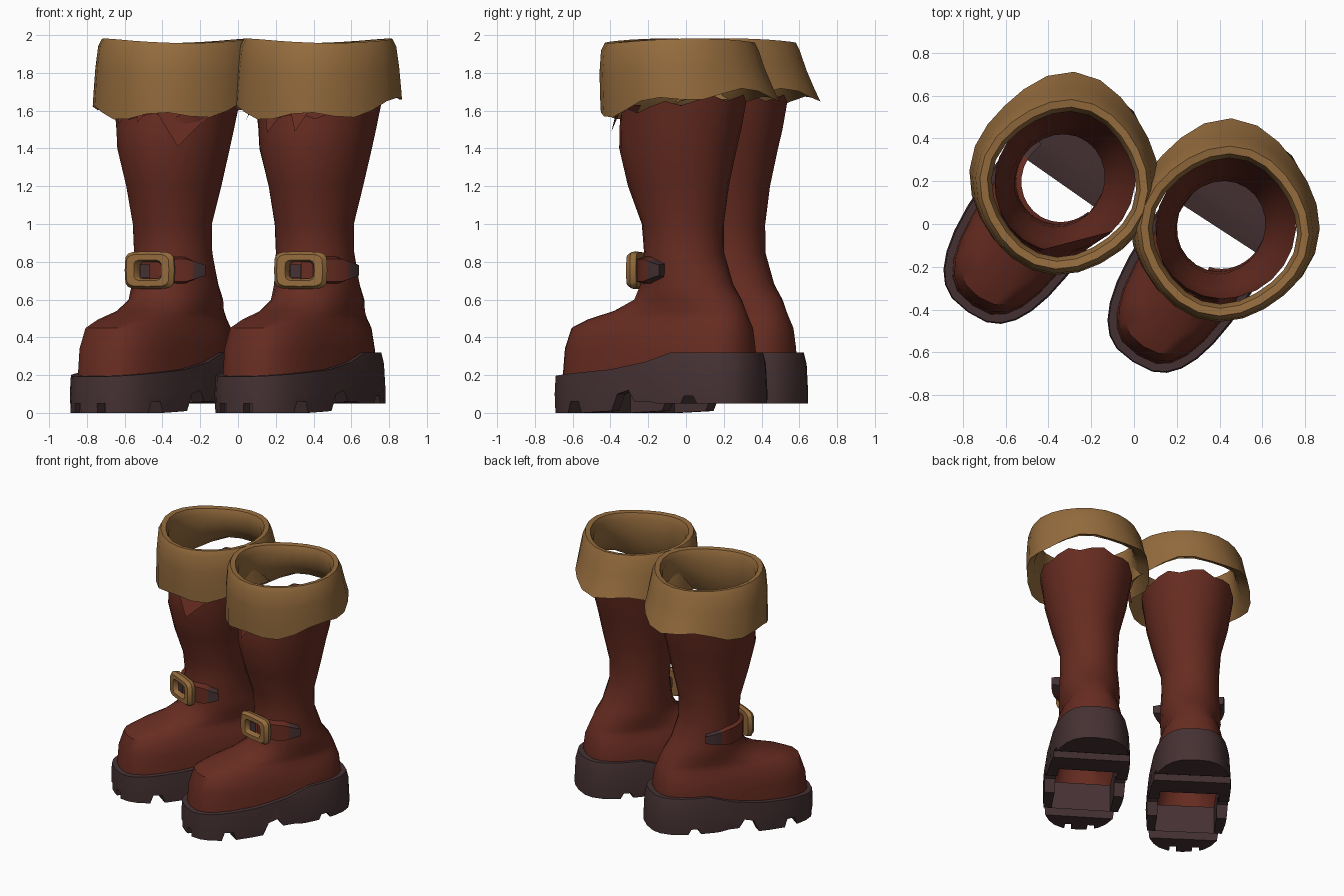
import bpy, math
from mathutils import Matrix, Vector

cube = bpy.data.objects.get("Cube")
if cube:
    bpy.data.objects.remove(cube, do_unlink=True)


def material(name, rgb):
    m = bpy.data.materials.new(name)
    m.use_nodes = True
    m.diffuse_color = (*rgb, 1)
    bsdf = m.node_tree.nodes["Principled BSDF"]
    bsdf.inputs["Base Color"].default_value = (*rgb, 1)
    bsdf.inputs["Roughness"].default_value = 0.8
    return m


LEATHER = material("red brown leather", (0.135, 0.025, 0.015))
RUBBER = material("dark rubber", (0.06, 0.031, 0.033))
GOLD = material("tan gold", (0.30, 0.15, 0.047))


def make(name, verts, faces, mats):
    mesh = bpy.data.meshes.new(name)
    mesh.from_pydata([tuple(v) for v in verts], [], faces)
    for m in mats:
        mesh.materials.append(m)
    obj = bpy.data.objects.new(name, mesh)
    bpy.context.collection.objects.link(obj)
    return obj


def loft(name, rings, mats, cyclic=False, caps=False):
    """Skin a list of equal closed rings."""
    n, m = len(rings[0]), len(rings)
    verts = [p for r in rings for p in r]
    faces = []
    for i in range(m if cyclic else m - 1):
        for k in range(n):
            a, b, k2 = i * n, (i + 1) % m * n, (k + 1) % n
            faces.append((a + k, a + k2, b + k2, b + k))
    if caps:
        faces.append(tuple(reversed(range(n))))
        faces.append(tuple(range((m - 1) * n, m * n)))
    return make(name, verts, faces, mats)


def oval(cx, cy, rx, ry, z, power=2.0, n=24):
    """Superellipse ring, starting at +x."""
    pts = []
    for k in range(n):
        a = math.tau * k / n
        c, s = math.cos(a), math.sin(a)
        pts.append(Vector((cx + rx * math.copysign(abs(c) ** (2 / power), c),
                           cy + ry * math.copysign(abs(s) ** (2 / power), s), z)))
    return pts


def box(x0, x1, y0, y1, z0, z1):
    ring = [(x0, y0), (x1, y0), (x1, y1), (x0, y1)]
    return loft("cutter", [[(x, y, z) for x, y in ring] for z in (z0, z1)], [RUBBER], caps=True)


def cut(obj, cutter, operation):
    cutter.hide_render = True
    mod = obj.modifiers.new("cut", "BOOLEAN")
    mod.object, mod.operation, mod.solver = cutter, operation, "EXACT"
    bpy.context.view_layer.update()
    mesh = bpy.data.meshes.new_from_object(obj.evaluated_get(bpy.context.evaluated_depsgraph_get()))
    obj.modifiers.clear()
    obj.data = mesh
    bpy.data.objects.remove(cutter, do_unlink=True)


def around(angle, r, z):
    """Point around the shaft; angle 0 faces the toe, positive towards +x."""
    a = math.radians(angle)
    return Vector((0.01 + r * math.sin(a), -0.21 - r * math.cos(a) * 1.06, z))


# z, front y, back y, half width, squareness of each ring of the leather
UPPER = [
    (0.17, -0.935, 0.20, 0.25, 2.8), (0.34, -0.92, 0.19, 0.245, 2.8),
    (0.45, -0.885, 0.18, 0.225, 2.7), (0.495, -0.79, 0.165, 0.205, 2.5),
    (0.54, -0.63, 0.15, 0.20, 2.2), (0.60, -0.50, 0.12, 0.215, 2.0),
    (0.68, -0.455, 0.06, 0.215, 2.0), (0.85, -0.43, 0.0, 0.205, 2.0),
    (1.00, -0.445, 0.0, 0.205, 2.0), (1.20, -0.515, 0.04, 0.24, 2.0),
    (1.40, -0.56, 0.08, 0.29, 2.0), (1.50, -0.555, 0.105, 0.305, 2.0),
    (1.62, -0.545, 0.13, 0.325, 2.0)]

# side outline of the sole with its tread notches (y, z)
TREAD = [(-1.0, 0), (-0.79, 0), (-0.77, 0.06), (-0.71, 0.06), (-0.69, 0),
         (-0.49, 0.01), (-0.45, 0.1), (-0.38, 0.12), (-0.34, 0.06), (-0.26, 0.06),
         (-0.2, 0.05), (-0.06, 0.05), (-0.04, 0.09), (0.01, 0.09), (0.03, 0.05),
         (0.3, 0.05), (0.3, 0.32), (-0.13, 0.32), (-0.28, 0.27), (-0.5, 0.23), (-1.0, 0.19)]


def build_boot(side, location, turn, buckle_angle, strap_ends, flaps):
    parts = []

    # leather foot and shaft, torn along the top edge and higher at the back
    rings = []
    for z, front, back, w, p in UPPER:
        cx = 0.02 if z > 1.1 else 0.0
        rings.append(oval(cx, (front + back) / 2, w, (back - front) / 2, z, p))
    for k, v in enumerate(rings[-1]):
        v.z += 0.02 * math.sin(k * 2.1) + 0.05 * math.sin(k * math.tau / 24)
    parts.append(loft(side + "_boot_leather", rings, [LEATHER]))

    # sole: rounded outline trimmed to the tread outline, open under the arch
    sole = loft(side + "_sole", [oval(0, -0.36, w, h, z, 2.8, 28) for z, w, h in
                                 ((-0.1, 0.28, 0.605), (0.1, 0.29, 0.612),
                                  (0.26, 0.28, 0.605), (0.4, 0.25, 0.57))],
                [RUBBER], caps=True)
    tread = loft("cutter", [[(x, y, z) for y, z in TREAD] for x in (-0.5, 0.5)], [RUBBER], caps=True)
    cut(sole, tread, "INTERSECT")
    cut(sole, box(-0.21, 0.21, -0.69, -0.23, -0.2, 0.6), "DIFFERENCE")
    for x in (-0.1, 0.06):
        cut(sole, box(x - 0.025, x + 0.025, -1.1, -0.9, -0.2, 0.05), "DIFFERENCE")
    parts.append(sole)

    # folded cuff with a wavy lower hem dipping at the front
    cuff = []
    for r, z, hem in ((0.375, 1.69, 0.6), (0.435, 1.63, 1), (0.43, 1.70, 0.7), (0.42, 1.82, 0.25),
                      (0.405, 1.93, 0), (0.385, 1.97, 0), (0.35, 1.965, 0),
                      (0.33, 1.92, 0), (0.345, 1.80, 0.2)):
        lean = 1 - hem
        ring = oval(0.01 + 0.016 * lean, -0.2 - 0.025 * lean, r, r * 1.02, z)
        for k, v in enumerate(ring):
            a = math.tau * k / 24
            v.z += hem * (0.06 * math.sin(a) + 0.025 * math.sin(5 * a + 1)) + 0.012 * math.sin(2 * a)
            bulge = 0.05 * hem * max(0, math.cos(a - math.radians(123))) ** 6 + 0.008 * math.sin(4 * a)
            v.x += bulge * math.cos(a)
            v.y += bulge * math.sin(a)
        cuff.append(ring)
    parts.append(loft(side + "_cuff", cuff, [GOLD], cyclic=True))

    # torn leather flaps hanging out under the cuff
    for i, (angle, width, drop) in enumerate(flaps):
        pts = [around(angle - width, 0.335, 1.63), around(angle + width, 0.335, 1.63),
               around(angle - width * 0.3, 0.38, 1.62 - drop)]
        parts.append(make(f"{side}_torn_flap_{i + 1}", pts, [(0, 1, 2)], [LEATHER]))

    # straps running from the buckle round the shaft, each with a dark tip
    for number, end in enumerate(strap_ends):
        sections = []
        for i in range(10):
            t = i / 9
            angle = buckle_angle + (end - buckle_angle) * t
            half = 0.075 - 0.04 * max(0, t - 0.65) / 0.35
            out = 0.235 + 0.022 * t
            sections.append([around(angle, r, 0.755 + z) for r, z in
                             ((0.19, -half), (out, -half * 0.8), (out, half * 0.8), (0.19, half))])
        strap = loft(f"{side}_strap_{number + 1}", sections, [LEATHER, RUBBER], caps=True)
        for f in strap.data.polygons:
            f.material_index = int(28 <= f.index < 36 or f.index == 37)
        parts.append(strap)

    # square buckle frame and the strap hole behind it
    rings = [oval(0, 0, w, h, z, 5, 16) for w, h, z in
             ((0.135, 0.095, 0), (0.145, 0.1, 0.03), (0.125, 0.085, 0.055),
              (0.08, 0.055, 0.055), (0.068, 0.045, 0.03), (0.068, 0.045, 0))]
    buckle = loft(side + "_buckle", rings, [GOLD], cyclic=True)
    hole = make(side + "_strap_hole", [(-0.06, -0.04, 0.022), (0.0, -0.04, 0.022),
                                       (0.0, 0.03, 0.022), (-0.06, 0.03, 0.022)],
                [(0, 1, 2, 3)], [RUBBER])
    place = (Matrix.Translation(around(buckle_angle, 0.225, 0.755))
             @ Matrix.Rotation(math.radians(buckle_angle + 6), 4, "Z")
             @ Matrix.Rotation(math.radians(90), 4, "X"))
    for obj in (buckle, hole):
        obj.data.transform(place)
        parts.append(obj)

    # put the boot in place and smooth its soft surfaces
    spot = Matrix.Translation(location) @ Matrix.Rotation(math.radians(turn), 4, "Z")
    bpy.ops.object.select_all(action="DESELECT")
    for obj in parts:
        obj.data.transform(spot)
        obj.select_set(True)
    bpy.context.view_layer.objects.active = parts[0]
    bpy.ops.object.shade_smooth_by_angle(angle=math.radians(40))


build_boot("left", (0.525, 0.17, 0), -33, 14, [92],
           [(-5, 13, 0.14), (20, 11, 0.13), (-60, 10, 0.08)])
build_boot("right", (-0.22, 0.385, 0), -35, 4, [74, -112],
           [(48, 32, 0.21), (-12, 10, 0.09), (8, 9, 0.08)])
